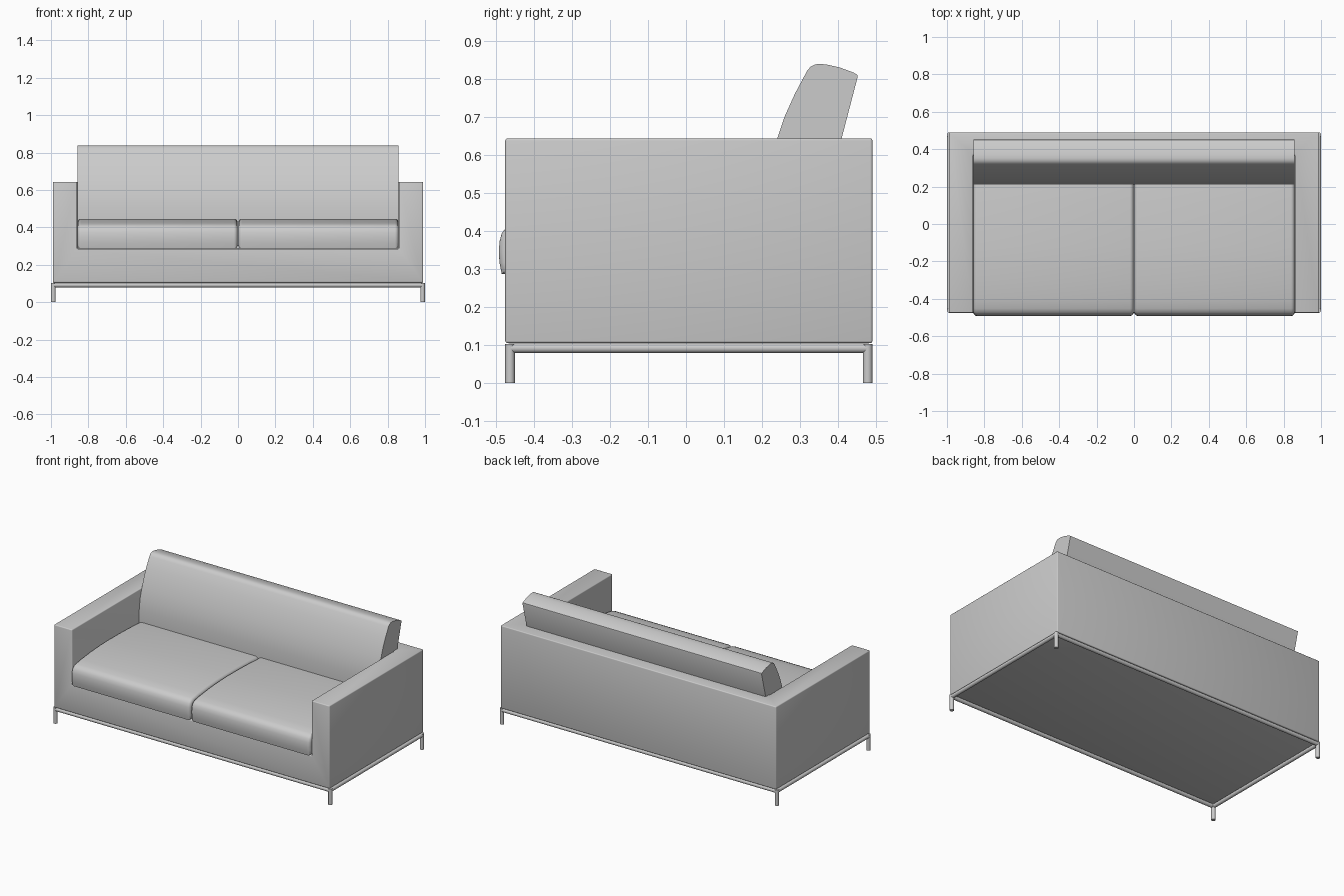
import bpy, bmesh
from math import radians
from mathutils import Vector

if "Cube" in bpy.data.objects:
    bpy.data.objects.remove(bpy.data.objects["Cube"])


def finish(obj, bevel=0.0, segments=3, angle=30):
    bpy.ops.object.select_all(action='DESELECT')
    bpy.context.view_layer.objects.active = obj
    obj.select_set(True)
    if bevel:
        m = obj.modifiers.new("soft_edges", 'BEVEL')
        m.width, m.segments = bevel, segments
        m.limit_method, m.angle_limit = 'ANGLE', radians(angle)
        bpy.ops.object.modifier_apply(modifier=m.name)
    bpy.ops.object.shade_smooth_by_angle(angle=radians(35))


def box(name, lo, hi):
    lo, hi = Vector(lo), Vector(hi)
    bpy.ops.mesh.primitive_cube_add(size=1, location=(lo + hi) / 2)
    obj = bpy.context.object
    obj.name = name
    obj.scale = hi - lo
    bpy.ops.object.transform_apply(location=False, rotation=False, scale=True)
    return obj


def tube(name, a, b, r=0.0125):
    a, b = Vector(a), Vector(b)
    bpy.ops.mesh.primitive_cylinder_add(vertices=20, radius=r, depth=(b - a).length,
                                        location=(a + b) / 2)
    obj = bpy.context.object
    obj.name = name
    obj.rotation_euler = (b - a).to_track_quat('Z', 'Y').to_euler()
    finish(obj)


def extrude_x(name, profile, x0, x1, side_round=0.0):
    """Extrude a (y, z) profile along x, optionally rounding the rim of both ends."""
    bm = bmesh.new()
    ends = [[bm.verts.new((x, y, z)) for y, z in profile] for x in (x0, x1)]
    caps = [bm.faces.new(e) for e in ends]
    n = len(profile)
    for i in range(n):
        j = (i + 1) % n
        bm.faces.new((ends[0][i], ends[0][j], ends[1][j], ends[1][i]))
    bmesh.ops.recalc_face_normals(bm, faces=bm.faces)
    if side_round:
        rim = [e for c in caps for e in c.edges]
        bmesh.ops.bevel(bm, geom=rim, offset=side_round, segments=5, profile=0.5,
                        affect='EDGES', clamp_overlap=True)
    mesh = bpy.data.meshes.new(name)
    bm.to_mesh(mesh)
    bm.free()
    obj = bpy.data.objects.new(name, mesh)
    bpy.context.collection.objects.link(obj)
    finish(obj)


# Upholstered body: block with the seating well cut out
body = box("sofa_body", (-0.99, -0.475, 0.105), (0.99, 0.49, 0.643))
well = box("well_cutter", (-0.86, -0.8, 0.285), (0.86, 0.37, 1.0))
well.hide_render = True
cut = body.modifiers.new("well", 'BOOLEAN')
cut.operation, cut.object, cut.solver = 'DIFFERENCE', well, 'EXACT'
bpy.context.view_layer.objects.active = body
bpy.ops.object.modifier_apply(modifier=cut.name)
bpy.data.objects.remove(well)
finish(body, 0.006)

# Two crowned seat cushions
seat_profile = [(-0.484, 0.286), (-0.490, 0.315), (-0.492, 0.345), (-0.490, 0.372),
                (-0.484, 0.394), (-0.472, 0.409), (-0.452, 0.418), (-0.40, 0.427),
                (-0.30, 0.438), (-0.20, 0.444), (-0.12, 0.446), (0.0, 0.445),
                (0.12, 0.441), (0.21, 0.436), (0.33, 0.425), (0.33, 0.286)]
for side, x0, x1 in (("left", -0.859, -0.002), ("right", 0.002, 0.859)):
    extrude_x(side + "_seat_cushion", seat_profile, x0, x1, 0.02)

# One leaning back cushion across the full width
back_profile = [(0.225, 0.30), (0.211, 0.37), (0.210, 0.44), (0.213, 0.51),
                (0.222, 0.58), (0.240, 0.643), (0.259, 0.70), (0.286, 0.76),
                (0.318, 0.82), (0.327, 0.831), (0.338, 0.837), (0.352, 0.839),
                (0.375, 0.836), (0.405, 0.829), (0.440, 0.816), (0.450, 0.810),
                (0.451, 0.804), (0.409, 0.643), (0.325, 0.30)]
extrude_x("back_cushion", back_profile, -0.859, 0.859)

# Tubular base frame with four legs
X, Y0, Y1, Z = 0.9875, -0.4625, 0.4775, 0.0915
for side, s in (("left", -1), ("right", 1)):
    tube(side + "_rail", (s * X, Y0, Z), (s * X, Y1, Z))
    for end, y in (("front", Y0), ("back", Y1)):
        tube(f"{end}_{side}_leg", (s * X, y, 0), (s * X, y, 0.103))
for end, y in (("front", Y0), ("back", Y1)):
    tube(end + "_rail", (-X, y, Z), (X, y, Z))
